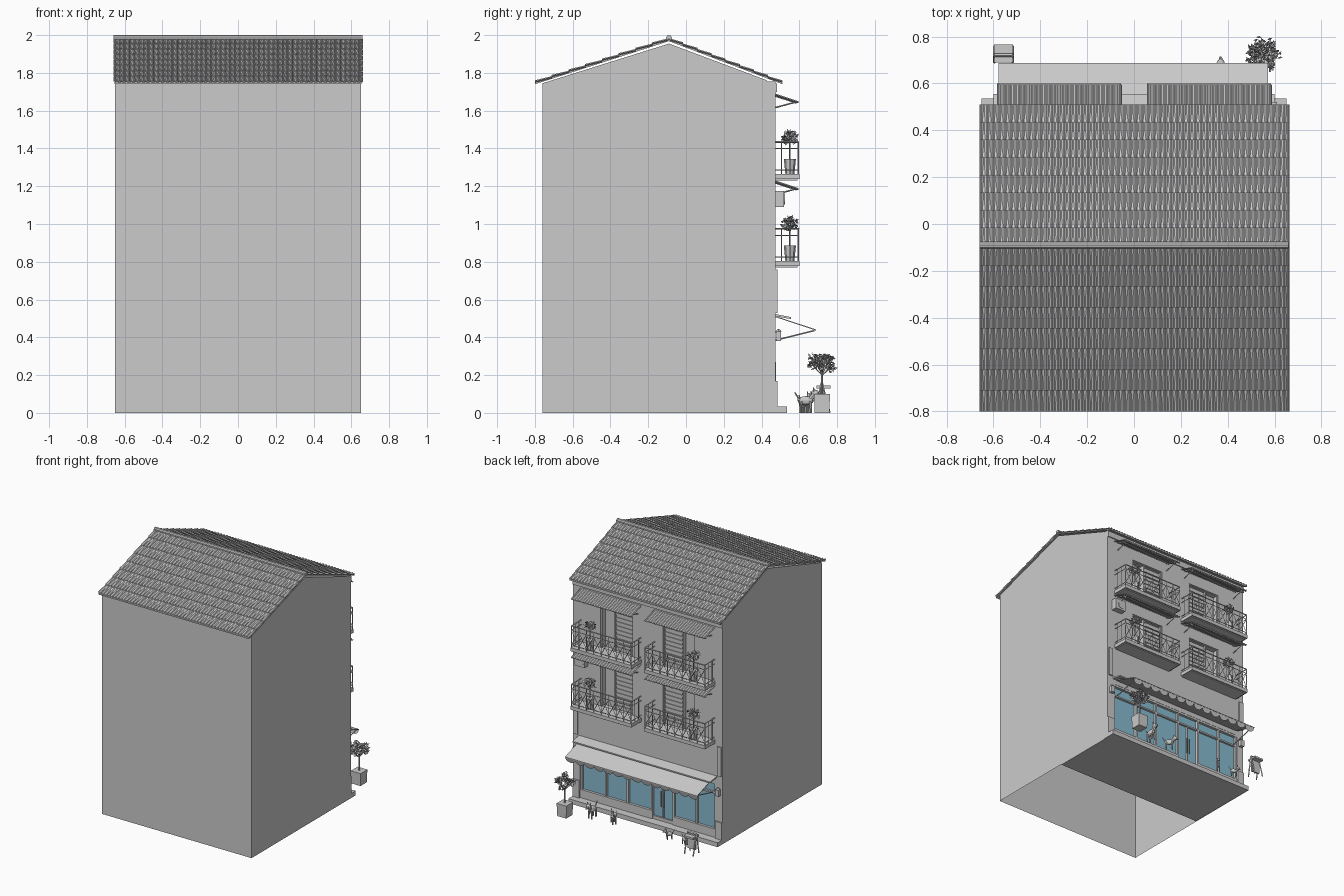
import bpy, bmesh, math, random
from mathutils import Vector, Matrix

if "Cube" in bpy.data.objects:
    bpy.data.objects.remove(bpy.data.objects["Cube"])

random.seed(4)


def mat(name, c):
    m = bpy.data.materials.new(name)
    m.diffuse_color = (*c, 1)
    m.use_nodes = True
    m.node_tree.nodes["Principled BSDF"].inputs["Base Color"].default_value = m.diffuse_color
    return m


GREY = mat("plain_grey", (0.6, 0.6, 0.6))
BLUE = mat("blue_glass", (0.25, 0.5, 0.64))


def finish(name, bm, m=GREY):
    bmesh.ops.recalc_face_normals(bm, faces=bm.faces)
    me = bpy.data.meshes.new(name)
    bm.to_mesh(me)
    bm.free()
    me.materials.append(m)
    ob = bpy.data.objects.new(name, me)
    bpy.context.collection.objects.link(ob)
    return ob


def box(bm, x0, x1, y0, y1, z0, z1):
    M = Matrix.Translation(((x0 + x1) / 2, (y0 + y1) / 2, (z0 + z1) / 2))
    bmesh.ops.create_cube(bm, size=1, matrix=M @ Matrix.Diagonal((x1 - x0, y1 - y0, z1 - z0, 1)))


def bar(bm, a, b, r, n=4, r2=None):
    a, b = Vector(a), Vector(b)
    d = b - a
    M = Matrix.Translation((a + b) / 2) @ d.to_track_quat('Z', 'Y').to_matrix().to_4x4()
    bmesh.ops.create_cone(bm, cap_ends=True, segments=n, radius1=r, radius2=r if r2 is None else r2,
                          depth=d.length, matrix=M)


def ball(bm, c, s):
    bmesh.ops.create_uvsphere(bm, u_segments=10, v_segments=6, radius=1,
                              matrix=Matrix.Translation(c) @ Matrix.Diagonal((*s, 1)))


def boxes(name, items, m=GREY):
    bm = bmesh.new()
    for it in items:
        box(bm, *it)
    return finish(name, bm, m)


def prism(bm, pts, x0, x1):
    """Extrude a y-z outline along x."""
    f = bm.faces.new([bm.verts.new((x0, y, z)) for y, z in pts])
    r = bmesh.ops.extrude_face_region(bm, geom=[f])
    bmesh.ops.translate(bm, vec=(x1 - x0, 0, 0), verts=[v for v in r['geom'] if isinstance(v, bmesh.types.BMVert)])


def wavy(bm, x0, x1, n, top, low, amp):
    """Sheet with n ridges running from top (y, z) to low (y, z)."""
    k, rows = 6, []
    for y, z in (top, low):
        rows.append([bm.verts.new((x0 + (x1 - x0) * i / (n * k), y,
                                   z + amp * math.sin(2 * math.pi * i / k))) for i in range(n * k + 1)])
    for i in range(n * k):
        bm.faces.new((rows[0][i], rows[0][i + 1], rows[1][i + 1], rows[1][i]))


def leaves(bm, c, rad, count, size):
    """Cloud of small diamond leaves."""
    for _ in range(count):
        d = Vector([random.gauss(0, 1) for _ in range(3)]).normalized() * random.uniform(0.4, 1)
        p = Vector(c) + Vector((d.x * rad[0], d.y * rad[1], d.z * rad[2]))
        u = Vector([random.gauss(0, 1) for _ in range(3)]).normalized()
        v = u.orthogonal().normalized()
        bm.faces.new([bm.verts.new(p + q) for q in (u * size, v * size * .5, -u * size, -v * size * .5)])


# Hollow body, open below
bm = bmesh.new()
prism(bm, [(-.76, 0), (.43, 0), (.43, 1.76), (-.09, 1.955), (-.76, 1.745)], -.65, .65)
bmesh.ops.delete(bm, geom=[f for f in bm.faces if all(v.co.z < .01 for v in f.verts)], context='FACES')
finish("building_shell", bm)
boxes("shop_floor", [(-.645, .645, -.06, .47, .0, .012)])

# Roof: underlay, stepped tile rows, ridge and verge edges
bm = bmesh.new()
for ye in (-.80, .51):
    prism(bm, [(-.09, 1.968), (ye, 1.74), (ye, 1.75), (-.09, 1.98)], -.655, .655)
finish("roof_deck", bm)
bm = bmesh.new()
for ye in (-.80, .51):
    for i in range(8):
        t0, t1 = i / 8, (i + 1) / 8
        f = lambda t, up: (-.09 + (ye + .09) * t, 1.978 - .23 * t + up)
        wavy(bm, -.66, .66, 52, f(t0, .002), f(t1, .009), .0045)
ob = finish("roof_tiles", bm)
ob.modifiers.new("thick", 'SOLIDIFY').thickness = .004
bm = bmesh.new()
bar(bm, (-.66, -.09, 1.984), (.66, -.09, 1.984), .016, 10)
finish("roof_ridge", bm)

# Front wall: piers, bands, and the wall around the balcony doors
Y0, Y1 = .43, .474
items = [(-.65, .65, Y0, Y1, .47, .80), (-.65, .65, Y0, Y1, 1.13, 1.26), (-.65, .65, Y0, Y1, 1.59, 1.755),
         (-.65, .65, Y1, .482, 1.70, 1.745)]
for z0, z1 in ((.80, 1.13), (1.26, 1.59)):
    items.append((-.13, .13, Y0, Y1, z0, z1))
    for s in (-1, 1):
        a, b = sorted((s * .41, s * .65))
        items.append((a, b, Y0, Y1, z0, z1))
for s in (-1, 1):
    a, b = sorted((s * .59, s * .65))
    items += [(a, b, Y0, Y1, 0, .47), (a, b, Y1, .485, 0, .17)]
boxes("front_wall", items)
boxes("entrance_step", [(-.65, .65, .43, .535, 0, .035)])

# Shop front
boxes("shop_glass", [(-.59, .59, .435, .452, .035, .47)], BLUE)
items = [(-.59, -.22, .45, .472, .035, .10), (-.03, .59, .45, .472, .035, .10),
         (-.59, .59, .45, .468, .375, .387), (-.59, .59, .45, .472, .455, .47)]
items += [(x - .007, x + .007, .45, .47, .035, .47) for x in (.583, .37, .18, -.03, -.22, -.42, -.583)]
items += [(-.129, -.121, .45, .466, .035, .38), (-.22, -.03, .45, .464, .035, .06),
          (-.115, -.11, .466, .476, .15, .27), (-.14, -.135, .466, .476, .15, .27)]
boxes("shop_frames", items)

# Ledge, sunshade with scalloped edge, folding arms
bm = bmesh.new()
prism(bm, [(.45, .515), (.555, .497), (.555, .507), (.45, .528)], -.60, .60)
finish("shop_ledge", bm)
bm = bmesh.new()
prism(bm, [(.47, .508), (.687, .436), (.687, .442), (.47, .514)], -.578, .572)
finish("sunshade", bm)
bm = bmesh.new()
n = 14
w = 1.15 / n
for i in range(n):
    xc = -.578 + w * (i + .5)
    pts = [(xc - w / 2, .44)] + [(xc - w / 2 * math.cos(a), .43 - .03 * math.sin(a))
                                for a in [math.pi * k / 8 for k in range(9)]] + [(xc + w / 2, .44)]
    bm.faces.new([bm.verts.new((x, .685 - (.44 - z) * .3, z)) for x, z in pts])
finish("sunshade_scallops", bm)
bm = bmesh.new()
for x in (-.56, .555):
    bar(bm, (x, .475, .385), (x, .68, .436), .004, 6)
finish("sunshade_arms", bm)

# Wall lamps, corner panels, cooling unit
bm = bmesh.new()
for s in (-1, 1):
    x = s * .62
    box(bm, x - .016, x + .016, .478, .503, .38, .43)
    bar(bm, (x, .49, .43), (x, .49, .445), .018, 4, .003)
    box(bm, x - .006, x + .006, .47, .49, .425, .433)
finish("wall_lamps", bm)
boxes("corner_panels", [(s * .625 - .018, s * .625 + .018, .45, .484, .53, .76) for s in (-1, 1)])
bm = bmesh.new()
box(bm, .52, .61, .47, .52, 1.09, 1.175)
bar(bm, (.555, .518, 1.132), (.555, .524, 1.132), .03, 14)
finish("cooling_unit", bm)


# Balconies with doors, rails, canopies and plants
def balcony(tag, s, zb):
    xa, xb = sorted((s * .055, s * .585))
    yf, zt = .595, zb + .17
    boxes(tag + "_slab", [(xa, xb, .47, .60, zb - .028, zb), (xa + .01, xb - .01, .47, .59, zb - .034, zb - .028)])
    # one plain leaf and one slatted leaf
    a, b = sorted((s * .13, s * .41))
    p, q = sorted((s * .13, s * .295))
    z1 = zb + .33
    items = [(a, a + .01, .43, .468, zb, z1), (b - .01, b, .43, .468, zb, z1), (a, b, .43, .468, z1 - .01, z1),
             (s * .295 - .006, s * .295 + .006, .43, .465, zb, z1)]
    items += [(p, q, .43, .452 + .006 * (i % 2), zb + i * .0165, zb + (i + 1) * .0165) for i in range(20)]
    boxes(tag + "_door", items)
    # rail with crossed bars
    bm = bmesh.new()
    for z in (zt, zb + .135, zb + .02):
        r = .005 if z == zt else .003
        bar(bm, (xa + .005, yf, z), (xb - .005, yf, z), r)
        for x in (xa + .005, xb - .005):
            bar(bm, (x, .474, z), (x, yf, z), r)
    k = 8
    dx = (xb - xa - .01) / k
    for i in range(k + 1):
        x = xa + .005 + dx * i
        bar(bm, (x, yf, zb), (x, yf, zt), .0045 if i % k == 0 else .003)
        if i < k:
            bar(bm, (x, yf, zb + .02), (x + dx, yf, zb + .135), .0025)
            bar(bm, (x, yf, zb + .135), (x + dx, yf, zb + .02), .0025)
    for x in (xa + .005, xb - .005):
        for y in (.505, .55):
            bar(bm, (x, y, zb), (x, y, zt), .003)
    finish(tag + "_rail", bm)
    # ribbed canopy on brackets
    bm = bmesh.new()
    zc = zb + .422
    wavy(bm, xa, xb, 24, (.474, zc), (.595, zc - .04), .004)
    finish(tag + "_canopy", bm).modifiers.new("thick", 'SOLIDIFY').thickness = .005
    bm = bmesh.new()
    for x in (xa + .03, xb - .03):
        bar(bm, (x, .474, zc - .07), (x, .58, zc - .042), .004)
        bar(bm, (x, .474, zc - .01), (x, .585, zc - .046), .004)
    bar(bm, (xa, .585, zc - .045), (xb, .585, zc - .045), .004)
    finish(tag + "_brackets", bm)
    # potted plant
    x = s * .45
    bm = bmesh.new()
    bar(bm, (x, .55, zb), (x, .55, zb + .08), .024, 8, .032)
    bar(bm, (x, .55, zb + .08), (x, .55, zb + .19), .004, 5)
    leaves(bm, (x, .55, zb + .195), (.055, .045, .04), 70, .013)
    finish(tag + "_plant", bm)


for zb, level in ((.805, "lower"), (1.265, "upper")):
    for s, side in ((-1, "left"), (1, "right")):
        balcony(level + "_" + side + "_balcony", s, zb)

# Potted street tree
bm = bmesh.new()
bar(bm, (.55, .72, 0), (.55, .72, .10), .055, 4, .06)
bmesh.ops.rotate(bm, verts=bm.verts, cent=(.55, .72, 0), matrix=Matrix.Rotation(math.pi / 4, 3, 'Z'))
finish("tree_planter", bm)
bm = bmesh.new()
bar(bm, (.55, .72, .09), (.55, .72, .23), .006, 6)
for i in range(7):
    a = i * 2 * math.pi / 7
    c = (.55 + .048 * math.cos(a), .72 + .05 * math.sin(a), .265 + .025 * math.sin(i * 2.4))
    bar(bm, (.55, .72, .20), c, .003)
    leaves(bm, c, (.028, .032, .03), 34, .013)
leaves(bm, (.55, .72, .29), (.035, .035, .035), 40, .013)
finish("street_tree", bm)

# Standing notice board
bm = bmesh.new()
box(bm, -.592, -.522, .715, .727, .035, .155)
for x in (-.595, -.519):
    bar(bm, (x, .76, 0), (x, .718, .16), .006)
    bar(bm, (x, .69, 0), (x, .718, .16), .006)
bar(bm, (-.595, .72, .16), (-.519, .72, .16), .007)
box(bm, -.597, -.517, .69, .765, .13, .145)
finish("notice_board", bm)


# Street animals
def animal(name, x, y, k, turn):
    bm = bmesh.new()
    ball(bm, (0, 0, .065), (.021, .042, .024))
    ball(bm, (0, .048, .105), (.018, .022, .018))
    bar(bm, (0, .025, .075), (0, .045, .1), .014, 8)
    bar(bm, (0, .055, .1), (0, .078, .096), .009, 8, .006)
    bar(bm, (0, -.038, .075), (0, -.06, .11), .005, 6, .003)
    for s in (-1, 1):
        bar(bm, (s * .011, .042, .115), (s * .015, .04, .137), .007, 4, .001)
        for yy in (-.026, .026):
            bar(bm, (s * .013, yy, 0), (s * .012, yy, .06), .006, 6, .008)
    M = Matrix.Translation((x, y, .0)) @ Matrix.Rotation(turn, 4, 'Z') @ Matrix.Scale(k, 4)
    bmesh.ops.transform(bm, matrix=M, verts=bm.verts)
    finish(name, bm)


animal("large_dog", .37, .635, 1, 0)
animal("small_dog", .19, .63, .85, .9)
animal("sitting_cat", -.29, .62, .65, -.7)
animal("walking_cat", -.43, .63, .65, 1.2)
